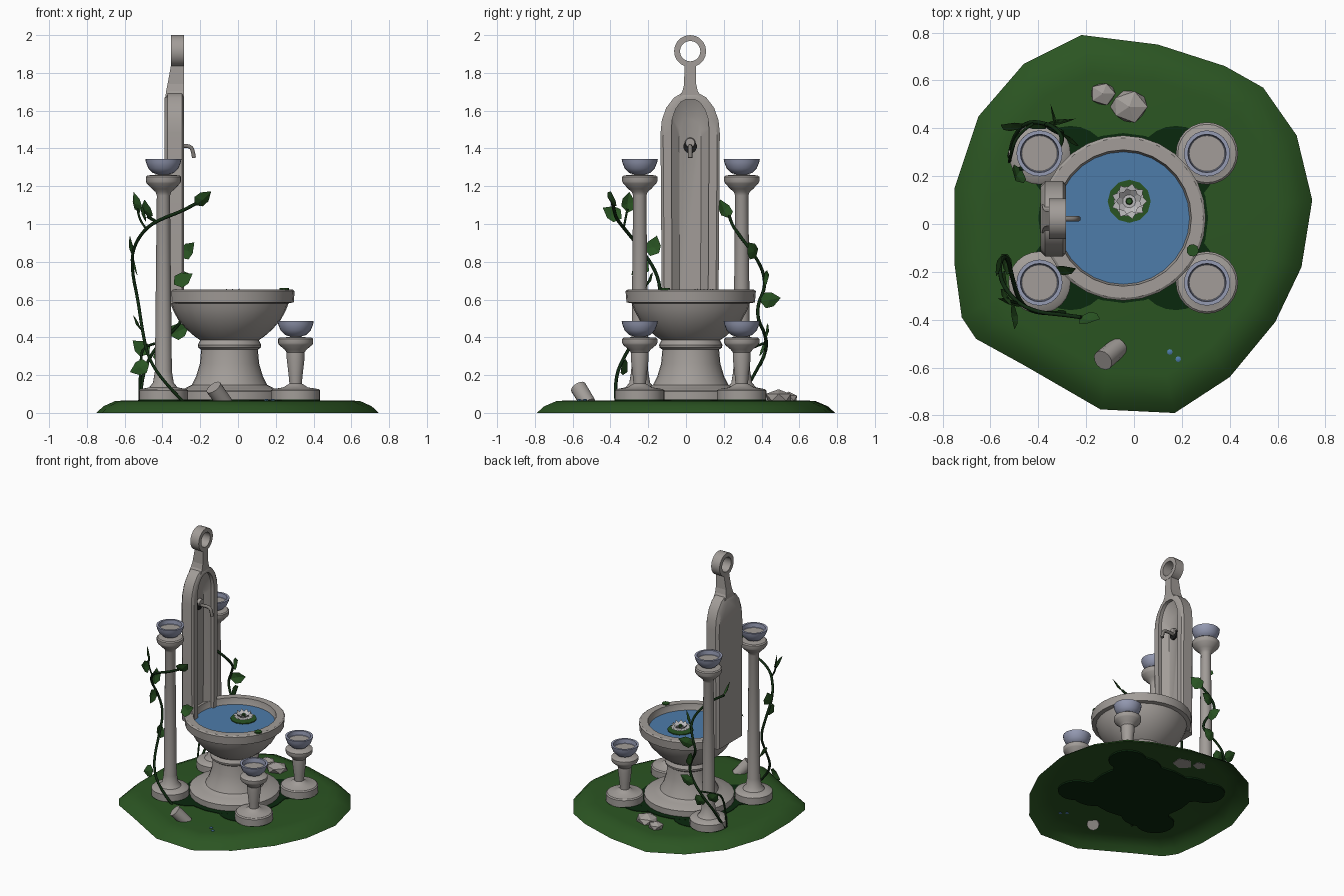
import bpy, bmesh, math, random
from mathutils import Vector, Matrix

if "Cube" in bpy.data.objects:
    bpy.data.objects.remove(bpy.data.objects["Cube"])

random.seed(4)


def material(name, rgb):
    m = bpy.data.materials.new(name)
    m.diffuse_color = (*rgb, 1)
    m.use_nodes = True
    m.node_tree.nodes["Principled BSDF"].inputs["Base Color"].default_value = m.diffuse_color
    return m


STONE = material("stone", (0.36, 0.335, 0.315))
GRASS = material("grass green", (0.024, 0.09, 0.016))
SHADE = material("dark moss", (0.003, 0.021, 0.004))
WATER = material("water blue", (0.075, 0.20, 0.40))
LAV = material("lavender glaze", (0.30, 0.325, 0.45))
LEAF = material("leaf green", (0.022, 0.088, 0.016))
VINE = material("vine stem", (0.005, 0.022, 0.005))
PETAL = material("petal white", (0.50, 0.49, 0.50))
METAL = material("spout metal", (0.22, 0.205, 0.19))
DARK = material("dark metal", (0.012, 0.012, 0.012))
CX, CY = -0.045, 0.025


def add_object(name, bm, mat, smooth=35, normals=True):
    if normals:
        bmesh.ops.recalc_face_normals(bm, faces=bm.faces)
    me = bpy.data.meshes.new(name)
    for f in bm.faces:
        f.smooth = bool(smooth)
    bm.to_mesh(me)
    bm.free()
    if smooth:
        me.set_sharp_from_angle(angle=math.radians(smooth))
    me.materials.append(mat)
    ob = bpy.data.objects.new(name, me)
    bpy.context.collection.objects.link(ob)
    return ob


def loft(name, loops, mat, cap_start=True, cap_end=True, smooth=35):
    bm = bmesh.new()
    rows = [[bm.verts.new(p) for p in lp] for lp in loops]
    n = len(rows[0])
    for a, b in zip(rows, rows[1:]):
        for i in range(n):
            bm.faces.new((a[i], a[(i + 1) % n], b[(i + 1) % n], b[i]))
    if cap_start:
        bm.faces.new(rows[0])
    if cap_end:
        bm.faces.new(rows[-1])
    return add_object(name, bm, mat, smooth)


def lathe(name, profile, x, y, mat, sides=24, caps=True):
    loops = [[(x + r * math.cos(math.tau * i / sides), y + r * math.sin(math.tau * i / sides), z)
              for i in range(sides)] for r, z in profile]
    return loft(name, loops, mat, caps, caps)


def tube(name, pts, radius, mat):
    cu = bpy.data.curves.new(name, 'CURVE')
    cu.dimensions = '3D'
    cu.bevel_depth = radius
    cu.bevel_resolution = 1
    cu.use_fill_caps = True
    cu.resolution_u = 4
    sp = cu.splines.new('NURBS')
    sp.points.add(len(pts) - 1)
    for p, c in zip(sp.points, pts):
        p.co = (*c, 1)
    sp.order_u = 3
    sp.use_endpoint_u = True
    tmp = bpy.data.objects.new(name + "_path", cu)
    bpy.context.collection.objects.link(tmp)
    dg = bpy.context.evaluated_depsgraph_get()
    me = bpy.data.meshes.new_from_object(tmp.evaluated_get(dg))
    bpy.data.objects.remove(tmp)
    me.materials.clear()
    me.materials.append(mat)
    ob = bpy.data.objects.new(name, me)
    bpy.context.collection.objects.link(ob)


# Grass mound, an open shell
edge = [(-.22, .79), (.10, .75), (.38, .66), (.54, .57), (.68, .37), (.745, .10), (.70, -.18), (.59, -.41),
        (.40, -.64), (.17, -.79), (-.14, -.775), (-.46, -.59), (-.66, -.48), (-.72, -.39), (-.75, -.17),
        (-.75, .15), (-.65, .45), (-.46, .67)]
loft("grass_mound", [[(x * s, y * s, z) for x, y in edge] for s, z in
                     ((1, 0), (.95, .035), (.87, .062), (.8, .066))], GRASS, cap_start=False, smooth=50)

# Dark moss patch and stone lobes below the four pillars
lathe("moss_centre", [(.355, .055), (.355, .070)], CX, CY, SHADE)
for sx in (-1, 1):
    for sy in (-1, 1):
        x, y = CX + .35 * sx, CY + .27 * sy
        lathe("moss_lobe", [(.13, .055), (.13, .070)], x, y, SHADE)
        lathe("moss_bridge", [(.165, .055), (.165, .0695)], CX + .22 * sx, CY + .22 * sy, SHADE)
        # Pillars: tall on the left, short on the right
        foot = [(.130, .066), (.130, .118), (.122, .126)]
        if sx < 0:
            prof = foot + [(.075, .135), (.055, .16), (.045, .22), (.035, 1.15), (.042, 1.17), (.06, 1.185),
                           (.088, 1.215), (.093, 1.225), (.093, 1.25), (.085, 1.257), (.03, 1.262), (.03, 1.285)]
            top = 1.345
        else:
            prof = foot + [(.065, .135), (.05, .145), (.033, .155), (.037, .2), (.047, .285), (.047, .32),
                           (.058, .335), (.088, .36), (.093, .37), (.093, .392), (.085, .398), (.03, .402), (.03, .425)]
            top = .487
        lathe("pillar", prof, x, y, STONE)
        lathe("pillar_bowl", [(.03, top - .082), (.055, top - .075), (.08, top - .05), (.092, top - .02),
                              (.096, top), (.08, top), (.077, top - .03), (.05, top - .05)], x, y, LAV)
        lathe("bowl_filling", [(.0765, top - .045), (.0765, top - .032)], x, y, STONE)

# Basin on its pedestal, with water
lathe("basin", [(.31, .066), (.31, .112), (.30, .12), (.235, .13), (.20, .148), (.178, .19), (.157, .26),
                (.15, .335), (.165, .345), (.168, .36), (.155, .385), (.185, .405), (.225, .44), (.27, .49),
                (.30, .545), (.312, .58), (.34, .585), (.345, .645), (.335, .652), (.285, .652),
                (.277, .60), (.24, .54)], CX, CY, STONE, 28)
lathe("water", [(.277, .595), (.277, .605)], CX, CY, WATER, 28)


# Back slab with arched niche
def arch(points, x):
    return [(x, CY - .003 + y, z) for y, z in points] + [(x, CY - .003 - y, z) for y, z in reversed(points)]


outer = [(.15, .58), (.157, 1.48), (.15, 1.55), (.127, 1.615), (.085, 1.67), (.04, 1.695)]
lip = [(y * .91, z - (.015 if z > 1 else 0)) for y, z in outer]
niche = [(.095, .58), (.10, 1.50), (.094, 1.56), (.076, 1.61), (.05, 1.645), (.022, 1.66)]
inner = [(.055, .58), (.058, 1.46), (.054, 1.50), (.044, 1.54), (.03, 1.565), (.013, 1.575)]
rear = [(y * .88, z - (.03 if z > 1 else 0)) for y, z in outer]
loft("back_slab", [arch(rear, -.390), arch(outer, -.372), arch(outer, -.296), arch(lip, -.285), arch(niche, -.285),
                   arch(niche, -.31), arch(inner, -.345)], STONE)
# Neck and ring finial
yc = CY - .003
loft("neck", [[(xb, yc - h, z), (-.287, yc - h, z), (-.287, yc + h, z), (xb, yc + h, z)] for h, z, xb in
              ((.06, 1.67, -.385), (.04, 1.705, -.38), (.032, 1.74, -.373), (.03, 1.85, -.353))], STONE, smooth=0)
ring = lathe("finial_ring", [(.085, -.035), (.085, .035), (.054, .035), (.054, -.035), (.085, -.035)],
             0, 0, STONE, 20, False)
ring.data.transform(Matrix.Translation((-.32, yc, 1.915)) @ Matrix.Rotation(math.pi / 2, 4, 'Y'))

# Spout with wall plate
for name, prof, x, z, mat in (("spout_plate", [(.036, 0), (.036, .012)], -.345, 1.41, DARK),
                              ("spout_collar", [(.028, 0), (.024, .02)], -.34, 1.43, STONE)):
    part = lathe(name, prof, 0, 0, mat, 14)
    part.data.transform(Matrix.Translation((x, yc, z)) @ Matrix.Rotation(math.pi / 2, 4, 'Y'))
tube("spout", [(-.335, yc, 1.41), (-.29, yc, 1.415), (-.25, yc, 1.41), (-.238, yc, 1.385), (-.233, yc, 1.35)],
     .012, METAL)

# Water lily: pad, cup, two rings of petals, heart
LX, LY = -.02, .095
lathe("lily_pad", [(.09, .604), (.09, .611)], LX, LY, LEAF, 12)
lathe("lily_cup", [(.03, .611), (.064, .625), (.045, .628)], LX, LY, PETAL, 14)
lathe("lily_heart", [(.016, .625), (.012, .642)], LX, LY, LEAF, 8)
bm = bmesh.new()
for k, (r, h) in enumerate(((.075, .632), (.055, .658))):
    for i in range(9):
        a = math.tau * (i + k / 2) / 9
        d, s = Vector((math.cos(a), math.sin(a), 0)), Vector((-math.sin(a), math.cos(a), 0))
        c = Vector((LX, LY, .622))
        q = [c + d * .012, c + d * r * .65 + s * .024 + Vector((0, 0, .01)),
             c + d * r + Vector((0, 0, h - .622)), c + d * r * .65 - s * .024 + Vector((0, 0, .01))]
        bm.faces.new([bm.verts.new(p) for p in reversed(q)])
for f in bm.faces:
    f.normal_update()
    if f.normal.z < 0:
        f.normal_flip()
add_object("lily_petals", bm, PETAL, 0, False)
lathe("rim_leaf", [(.026, .65), (.026, .66)], .245, -.11, LEAF, 9)

# Water drops on the grass
for x, y in ((.15, -.535), (.185, -.565)):
    lathe("water_drop", [(.012, .063), (.012, .070), (.006, .073)], x, y, WATER, 8)

# Rocks sitting on the grass, and broken column piece
for x, y, r, h in ((-.13, .545, .058, .05), (-.02, .49, .082, .065)):
    bm = bmesh.new()
    bmesh.ops.create_icosphere(bm, subdivisions=1, radius=1)
    for v in bm.verts:
        v.co *= random.uniform(.9, 1.1)
        v.co = Vector((x + v.co.x * r, y + v.co.y * r * .9, max(.064, .07 + min(v.co.z, .85) * h)))
    add_object("rock", bm, STONE, 0)
a, b = Vector((-.065, -.515, .045)), Vector((-.13, -.57, .135))
stump = lathe("broken_column", [(.042, 0), (.044, (b - a).length)], 0, 0, STONE, 12)
stump.data.transform(Matrix.Translation(a) @ (b - a).to_track_quat('Z', 'Y').to_matrix().to_4x4())

# Climbing vines on the tall pillars
tube("front_vine", [(-.29, -.37, .06), (-.40, -.38, .17), (-.48, -.33, .3), (-.51, -.22, .46), (-.53, -.13, .6),
                    (-.56, -.15, .74), (-.56, -.24, .87), (-.49, -.33, .98), (-.40, -.37, 1.03),
                    (-.29, -.38, 1.07), (-.22, -.39, 1.11)], .009, VINE)
tube("front_vine_shoot", [(-.49, -.33, .98), (-.53, -.32, 1.03), (-.53, -.31, 1.08)], .006, VINE)
tube("back_vine", [(-.52, .28, .06), (-.51, .36, .2), (-.45, .43, .33), (-.36, .42, .42), (-.29, .38, .49),
                   (-.32, .38, .58), (-.38, .42, .66), (-.34, .41, .75), (-.29, .36, .84),
                   (-.33, .29, .93), (-.41, .24, 1.0), (-.48, .23, 1.04)], .009, VINE)
tube("back_vine_root", [(-.52, .26, .06), (-.52, .27, .3), (-.49, .38, .36), (-.42, .42, .37)], .007, VINE)


# Folded leaves facing away from the pillar: base point, pointing direction
def leaf(base, direction, size=.115):
    c = Vector(base)
    d = Vector(direction).normalized()
    out = Vector((c.x + .395, c.y - (.295 if c.y > 0 else -.245), .01))
    s = out.cross(d).normalized()
    n = d.cross(s) * size * .1
    bm = bmesh.new()
    mid = [bm.verts.new(c + d * size * t + n * k) for t, k in ((0, 0), (.45, 1), (1, 0))]
    for w in (1, -1):
        side = [bm.verts.new(c + d * size * t + s * size * k * w) for t, k in ((.25, .36), (.6, .33))]
        tris = ((mid[0], side[0], mid[1]), (mid[1], side[0], side[1]), (mid[1], side[1], mid[2]))
        for t in tris:
            bm.faces.new(t if w < 0 else t[::-1])
    add_object("leaf", bm, LEAF, 0, False)


for base, direction in (
        ((-.23, -.39, 1.10), (.6, -.05, .5)), ((-.52, -.31, 1.06), (-.3, .1, 1)), ((-.56, -.19, .83), (-.1, .3, .9)),
        ((-.55, -.20, .80), (.1, -.5, -.4)), ((-.47, -.34, .26), (-.7, .2, -.3)), ((-.51, -.20, .44), (-.3, .5, .5)),
        ((-.50, -.34, 1.03), (.0, -.9, .5)), ((-.34, -.20, .68), (.7, .1, .4)), ((-.43, .42, .34), (.5, -.2, -.8)),
        ((-.36, .42, .41), (.6, .1, .3)), ((-.33, .39, .59), (-.1, .6, .1)), ((-.35, .41, .70), (.7, .2, .2)),
        ((-.30, .37, .82), (.5, -.3, .6)), ((-.47, .23, 1.03), (-.2, -.4, .8)), ((-.47, .40, .31), (-.6, .1, .5))):
    leaf(base, direction)
